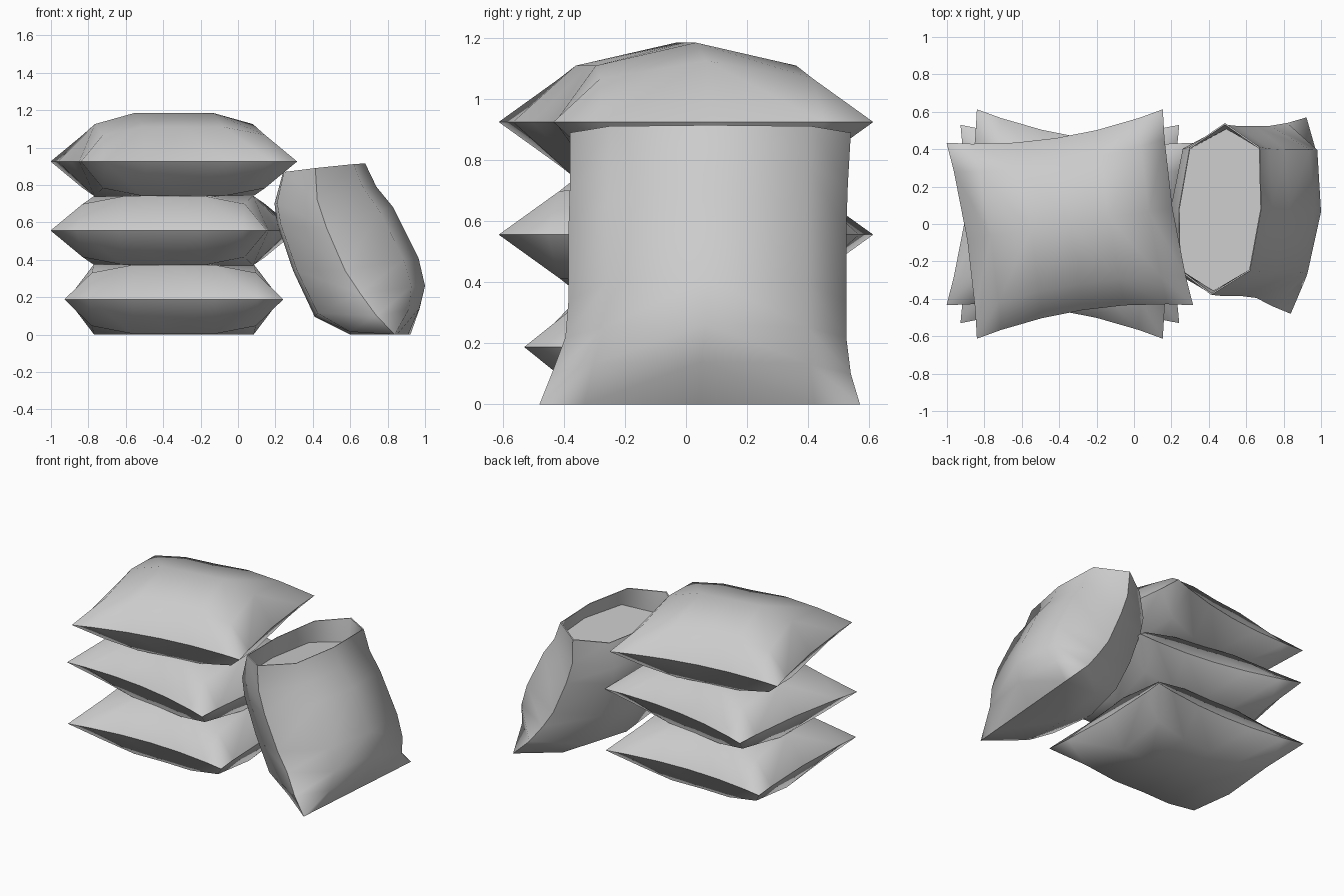
import bpy
import bmesh
import math
from mathutils import Vector

if "Cube" in bpy.data.objects:
    bpy.data.objects.remove(bpy.data.objects["Cube"])

GREY = (0.6, 0.6, 0.6, 1)
cloth = bpy.data.materials.new("grey_cloth")
cloth.use_nodes = True
cloth.diffuse_color = GREY
cloth.node_tree.nodes["Principled BSDF"].inputs["Base Color"].default_value = GREY


def finish(name, bm, is_seam):
    """Turn a bmesh into a smooth object whose seams stay sharp."""
    bmesh.ops.recalc_face_normals(bm, faces=bm.faces)
    for face in bm.faces:
        face.smooth = True
    for edge in bm.edges:
        edge.smooth = not is_seam(edge)
    mesh = bpy.data.meshes.new(name)
    bm.to_mesh(mesh)
    bm.free()
    mesh.materials.append(cloth)
    obj = bpy.data.objects.new(name, mesh)
    bpy.context.collection.objects.link(obj)
    return obj


def split_quad(bm, a, b, c, d):
    """Two triangles sharing the diagonal a-c."""
    bm.faces.new((a, b, c))
    bm.faces.new((a, c, d))


# Closed sacks: two bulging grids welded along a pinched seam
# Each pair is (position across the sack, share of the full height)
COLUMNS = [(-1, 0), (-0.77, 0.77), (-0.38, 1), (0, 1), (0.38, 1), (0.77, 0.77), (1, 0)]
ROWS = [(-1, 0), (-0.7, 0.71), (0, 1), (0.7, 0.71), (1, 0)]
HALF_X, HALF_Y, FULL, FLAT = 0.585, 0.53, 0.26, 0.187


def closed_sack(name, seam_z, turn, top_limit):
    bm = bmesh.new()
    for side, limit in ((1, top_limit), (-1, FLAT)):
        grid = []
        for v, rise_v in ROWS:
            row = []
            for u, rise_u in COLUMNS:
                x = u * (HALF_X - 0.03 * (1 - v * v))
                y = v * (HALF_Y - 0.065 * (1 - u * u))
                z = side * min(FULL * rise_u * rise_v, limit)
                row.append(bm.verts.new((x, y, z)))
            grid.append(row)
        # Diagonals run outward to the corners so these stay full
        for r in range(len(ROWS) - 1):
            for c in range(len(COLUMNS) - 1):
                quad = [grid[r][c], grid[r][c + 1], grid[r + 1][c + 1], grid[r + 1][c]]
                if (r < len(ROWS) // 2) != (c < len(COLUMNS) // 2):
                    quad = quad[1:] + quad[:1]
                split_quad(bm, *quad)
    bmesh.ops.remove_doubles(bm, verts=bm.verts, dist=0.0005)
    obj = finish(name, bm, lambda e: all(abs(v.co.z) < 0.001 for v in e.verts))
    obj.location = (-0.343, 0, seam_z)
    obj.rotation_euler.z = math.radians(turn)


closed_sack("bottom_sack", 0.188, 0, FLAT)
closed_sack("middle_sack", 0.556, -8.8, FLAT)
closed_sack("top_sack", 0.925, 8.8, FULL)

# Open sack: rings of (left x, z), (seam x, z), (right x, z), half width, y centre
RINGS = [
    ((0.24, 0.865), (0.45, 0.89), (0.68, 0.915), 0.46, 0.08),
    ((0.195, 0.70), (0.46, 0.72), (0.74, 0.79), 0.455, 0.075),
    ((0.21, 0.59), (0.51, 0.57), (0.83, 0.68), 0.455, 0.07),
    ((0.295, 0.34), (0.61, 0.34), (0.965, 0.41), 0.455, 0.07),
    ((0.41, 0.095), (0.69, 0.22), (1.0, 0.26), 0.46, 0.065),
    ((0.6, 0.0), (0.78, 0.1), (0.97, 0.14), 0.49, 0.05),
    ((0.88, 0.0), (0.88, 0.0), (0.88, 0.0), 0.525, 0.045),
]
# Outline of one ring: reach toward left (-) or right (+), position across the width
OUTLINE = [(0, -1), (-0.85, -0.72), (-1, 0), (-0.85, 0.72),
           (0, 1), (0.85, 0.72), (1, 0), (0.85, -0.72)]
COUNT = len(OUTLINE)


def ring_points(left, seam, right, half, centre):
    s = Vector((seam[0], 0, seam[1]))
    points = []
    for reach, across in OUTLINE:
        end = left if reach < 0 else right
        p = s.lerp(Vector((end[0], 0, end[1])), abs(reach))
        p.y = centre + across * half
        p.x += 0.08 * across * half
        points.append(p)
    return points


def bridge(bm, a, b):
    for i in range(COUNT):
        j = (i + 1) % COUNT
        if b[i] is b[j]:
            continue
        if i % 4 < 2:
            split_quad(bm, b[i], a[i], a[j], b[j])
        else:
            split_quad(bm, a[i], a[j], b[j], b[i])


bm = bmesh.new()
loops = [ring_points(*r) for r in RINGS]
outer = [[bm.verts.new(p) for p in loop] for loop in loops[:-1]]

# Both sides meet in one line along the bottom seam
base = [bm.verts.new(p) for p in loops[-1][:5]]
outer.append(base + base[3:0:-1])
for a, b in zip(outer, outer[1:]):
    bridge(bm, a, b)

# Thin rim, inner wall and level filling
middle = sum(loops[0], Vector()) / COUNT
rim = [bm.verts.new(p.lerp(middle, 0.02)) for p in loops[0]]
fill_points = [p.lerp(q, 0.9) for p, q in zip(*loops[:2])]
fill_middle = sum(fill_points, Vector()) / COUNT
filling = [bm.verts.new(p.lerp(fill_middle, 0.05)) for p in fill_points]
bridge(bm, outer[0], rim)
bridge(bm, rim, filling)
bm.faces.new(filling)

# Sharp lines: both side seams, the bottom seam, the mouth and the filling
seams = [[ring[0] for ring in outer], [ring[4] for ring in outer],
         base, outer[0], rim, filling]
finish("open_sack", bm, lambda e: any(all(v in s for v in e.verts) for s in seams))
